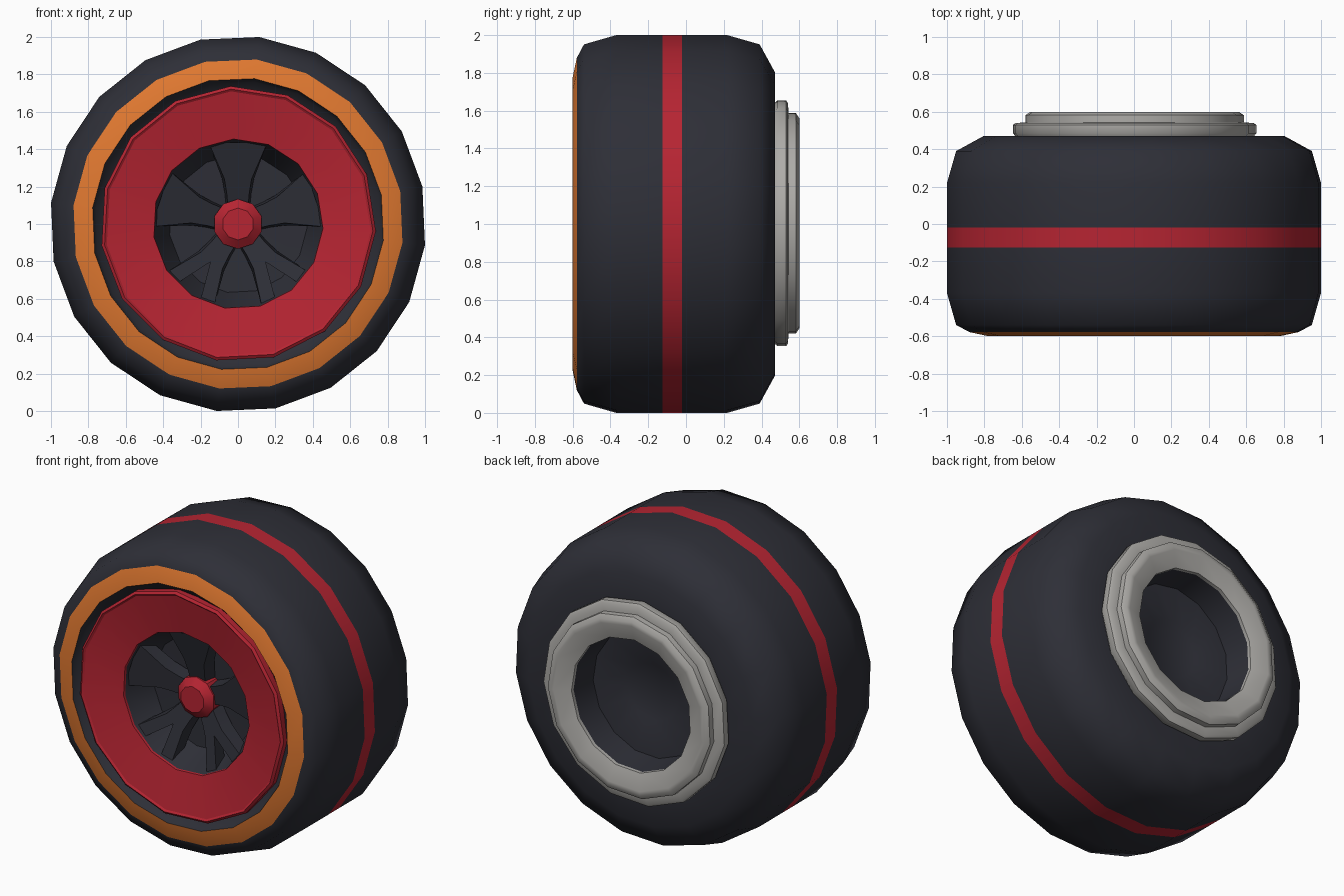
import bpy, bmesh, math

if "Cube" in bpy.data.objects:
    bpy.data.objects.remove(bpy.data.objects["Cube"])

def material(name, rgb):
    m = bpy.data.materials.new(name)
    m.diffuse_color = (*rgb, 1)
    m.use_nodes = True
    m.node_tree.nodes["Principled BSDF"].inputs["Base Color"].default_value = m.diffuse_color
    return m

DARK = material("dark_rubber", (0.027, 0.028, 0.038))
RED = material("red_paint", (0.47, 0.018, 0.032))
ORANGE = material("orange_band", (0.75, 0.19, 0.03))
GREY = material("light_grey_metal", (0.42, 0.41, 0.39))

def finish(name, bm, mats, angle=35):
    bmesh.ops.recalc_face_normals(bm, faces=bm.faces)
    me = bpy.data.meshes.new(name)
    bm.to_mesh(me)
    bm.free()
    ob = bpy.data.objects.new(name, me)
    bpy.context.collection.objects.link(ob)
    for m in mats:
        me.materials.append(m)
    bpy.ops.object.select_all(action='DESELECT')
    ob.select_set(True)
    bpy.context.view_layer.objects.active = ob
    bpy.ops.object.shade_smooth_by_angle(angle=math.radians(angle))
    return ob

def lathe(name, profile, sides, offset, mats, closed=True, paint=None, angle=35):
    """Spin (radius, y) points about the wheel axle; open profiles get end caps."""
    bm = bmesh.new()
    rings = []
    for r, y in profile:
        ring = []
        for i in range(sides):
            a = math.radians(offset) + 2 * math.pi * i / sides
            ring.append(bm.verts.new((r * math.cos(a), y, 1 + r * math.sin(a))))
        rings.append(ring)
    n = len(rings)
    for k in range(n if closed else n - 1):
        p, q = rings[k], rings[(k + 1) % n]
        for i in range(sides):
            j = (i + 1) % sides
            f = bm.faces.new((p[i], p[j], q[j], q[i]))
            f.material_index = (paint or {}).get(k, 0)
    if not closed:
        bm.faces.new(rings[0])
        bm.faces.new(rings[-1])
    return finish(name, bm, mats, angle)

# Tyre with painted orange sidewall band and red tread stripe
R = 1.006
lathe("tyre", [(0.725, -0.54), (0.765, -0.56), (0.782, -0.60), (0.885, -0.578),
               (0.957, -0.54), (R, -0.37), (R, -0.125), (R, -0.02), (R, 0.22),
               (0.957, 0.39), (0.81, 0.47), (0.60, 0.47), (0.60, -0.4)],
      20, 11.5, [DARK, ORANGE, RED], paint={2: 1, 6: 2}, angle=50)

# Red dished front rim with a raised lip
lathe("front_rim", [(0.738, -0.50), (0.738, -0.582), (0.722, -0.594), (0.71, -0.585),
                    (0.455, -0.535), (0.45, -0.50)],
      15, 21, [RED], angle=25)

# Dark bowl behind the spokes
lathe("wheel_bowl", [(0.60, -0.50), (0.455, -0.525), (0.37, -0.34), (0.10, -0.33),
                     (0.10, -0.25), (0.60, -0.25)], 15, 21, [DARK])

# Grey stepped rim at the back
lathe("back_rim", [(0.635, 0.46), (0.655, 0.485), (0.655, 0.53), (0.64, 0.54),
                   (0.588, 0.543), (0.588, 0.582), (0.56, 0.60), (0.535, 0.60),
                   (0.43, 0.565), (0.43, 0.46)],
      15, 21, [GREY], angle=40)

# Dark dish and shallow centre boss closing the back
lathe("back_dish", [(0.45, 0.20), (0.50, 0.55), (0.432, 0.56), (0.41, 0.37), (0.20, 0.35), (0.18, 0.34)],
      15, 21, [DARK], closed=False)

# Five forked spokes, sloping inwards to the hub
half = [(0.05, 0.06), (0.16, 0.07), (0.24, 0.085), (0.43, 0.155), (0.435, 0.072)]
outline = half + [(0.25, 0.0)] + [(u, -v) for u, v in reversed(half)]
bm = bmesh.new()
for s in range(5):
    a = math.radians(90 + 72 * s)
    def place(u, v, depth):
        y = -0.385 - 0.28 * u + depth
        return bm.verts.new((u * math.cos(a) - v * math.sin(a), y,
                             1 + u * math.sin(a) + v * math.cos(a)))
    front = [place(u, v * 0.85 if u < 0.4 else v, 0) for u, v in outline]
    back = [place(u, v, 0.09) for u, v in outline]
    bm.faces.new(front)
    bm.faces.new(back)
    for i in range(len(front)):
        j = (i + 1) % len(front)
        bm.faces.new((front[i], front[j], back[j], back[i]))
bmesh.ops.triangulate(bm, faces=[f for f in bm.faces if len(f.verts) > 4])
finish("spokes", bm, [DARK], 20)

# Red hub nut
lathe("hub_nut", [(0.13, -0.33), (0.133, -0.43), (0.085, -0.47)], 10, 18, [RED],
      closed=False, angle=30)
